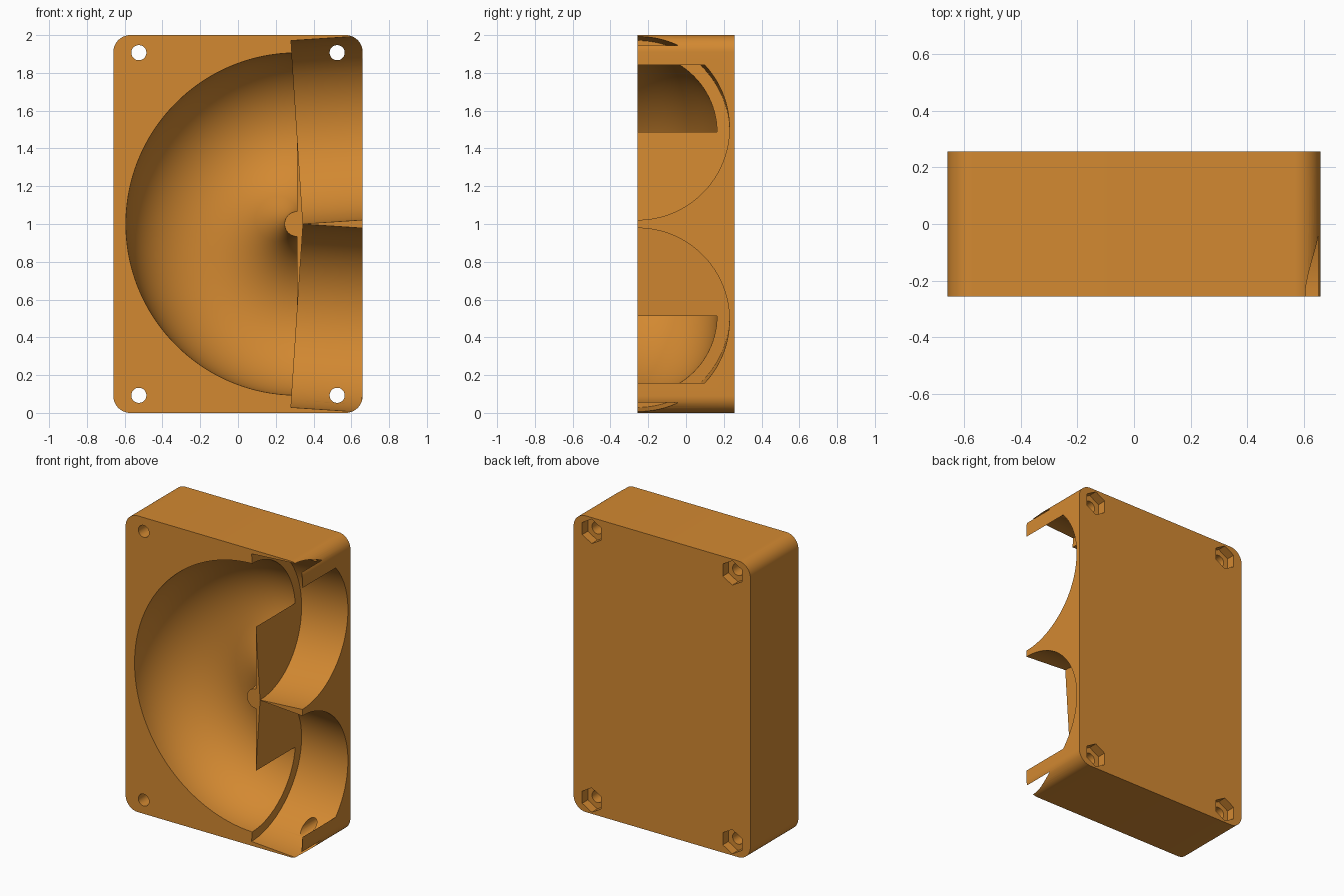
import bpy, bmesh
from math import radians, sin, cos, pi
from mathutils import Matrix, Vector

cube = bpy.data.objects.get("Cube")
if cube:
    bpy.data.objects.remove(cube, do_unlink=True)

HALF_W, HALF_D, HEIGHT = 0.66, 0.256, 2.0
CORNER = 0.09
BEND_X, BEND_R, TUBE_R = 0.3125, 0.486, 0.42   # half-ring channel
SOCKET_R, SOCKET_LEN, TILT = 0.486, 0.37, 3.75  # pipe sockets

orange = bpy.data.materials.new("orange plastic")
orange.use_nodes = True
colour = (0.65, 0.25, 0.031, 1)
orange.diffuse_color = colour
orange.node_tree.nodes["Principled BSDF"].inputs["Base Color"].default_value = colour


def make_object(name, bm):
    bmesh.ops.recalc_face_normals(bm, faces=bm.faces)
    mesh = bpy.data.meshes.new(name)
    bm.to_mesh(mesh)
    bm.free()
    mesh.materials.append(orange)
    obj = bpy.data.objects.new(name, mesh)
    bpy.context.collection.objects.link(obj)
    return obj


def rod(name, radius, length, sides, matrix):
    bm = bmesh.new()
    bmesh.ops.create_cone(bm, cap_ends=True, segments=sides, radius1=radius,
                          radius2=radius, depth=length, matrix=matrix)
    return make_object(name, bm)


# Block with rounded corners
bm = bmesh.new()
bmesh.ops.create_cube(bm, size=1, matrix=Matrix.Translation((0, 0, HEIGHT / 2))
                      @ Matrix.Diagonal((2 * HALF_W, 2 * HALF_D, HEIGHT, 1)))
long_edges = [e for e in bm.edges if abs(e.verts[0].co.y - e.verts[1].co.y) > 0.1]
bmesh.ops.bevel(bm, geom=long_edges, offset=CORNER, segments=12,
                profile=0.5, affect='EDGES')
block = make_object("pipe_bend_block", bm)

cutters = []

# Half-ring channel
bm = bmesh.new()
N = 96
ring = [bm.verts.new((BEND_X, -HALF_D + TUBE_R * sin(2 * pi * i / N),
                      1 + BEND_R + TUBE_R * cos(2 * pi * i / N))) for i in range(N)]
profile = bm.faces.new(ring)
bmesh.ops.spin(bm, geom=[profile] + list(profile.edges) + ring,
               cent=Vector((BEND_X, 0, 1)), axis=Vector((0, -1, 0)),
               angle=pi, steps=96)
# Spin toward the right side of the model
if min(v.co.x for v in bm.verts) > BEND_X - 0.1:
    for v in bm.verts:
        v.co.x = 2 * BEND_X - v.co.x
open_edges = [e for e in bm.edges if e.is_boundary]
if open_edges:
    bmesh.ops.holes_fill(bm, edges=open_edges, sides=0)
cutters.append(make_object("channel_cutter", bm))

# Two slightly splayed pipe sockets
for side, label in ((1, "upper"), (-1, "lower")):
    turn = Matrix.Rotation(radians(90 - side * TILT), 4, 'Y')
    place = Matrix.Translation((BEND_X, -HALF_D, 1 + side * BEND_R))
    shift = Matrix.Translation((0, 0, SOCKET_LEN / 2))
    cutters.append(rod(label + "_socket_cutter", SOCKET_R, SOCKET_LEN, 128,
                       place @ turn @ shift))

# Corner screw holes with hexagonal nut pockets at the back
along_y = Matrix.Rotation(radians(90), 4, 'X')
for x in (-0.525, 0.525):
    for z in (0.093, 1.907):
        cutters.append(rod("screw_cutter", 0.04, 1, 32,
                           Matrix.Translation((x, 0, z)) @ along_y))
        cutters.append(rod("nut_cutter", 0.082, 0.12, 6,
                           Matrix.Translation((x, HALF_D, z)) @ along_y))

# Cut everything out of the block, then drop the cutters
bpy.context.view_layer.objects.active = block
block.select_set(True)
for cutter in cutters:
    cutter.hide_render = True
    cut = block.modifiers.new("cut", 'BOOLEAN')
    cut.operation = 'DIFFERENCE'
    cut.solver = 'EXACT'
    cut.object = cutter
    bpy.ops.object.modifier_apply(modifier=cut.name)
    bpy.data.objects.remove(cutter, do_unlink=True)

bpy.ops.object.shade_smooth_by_angle(angle=radians(25))
